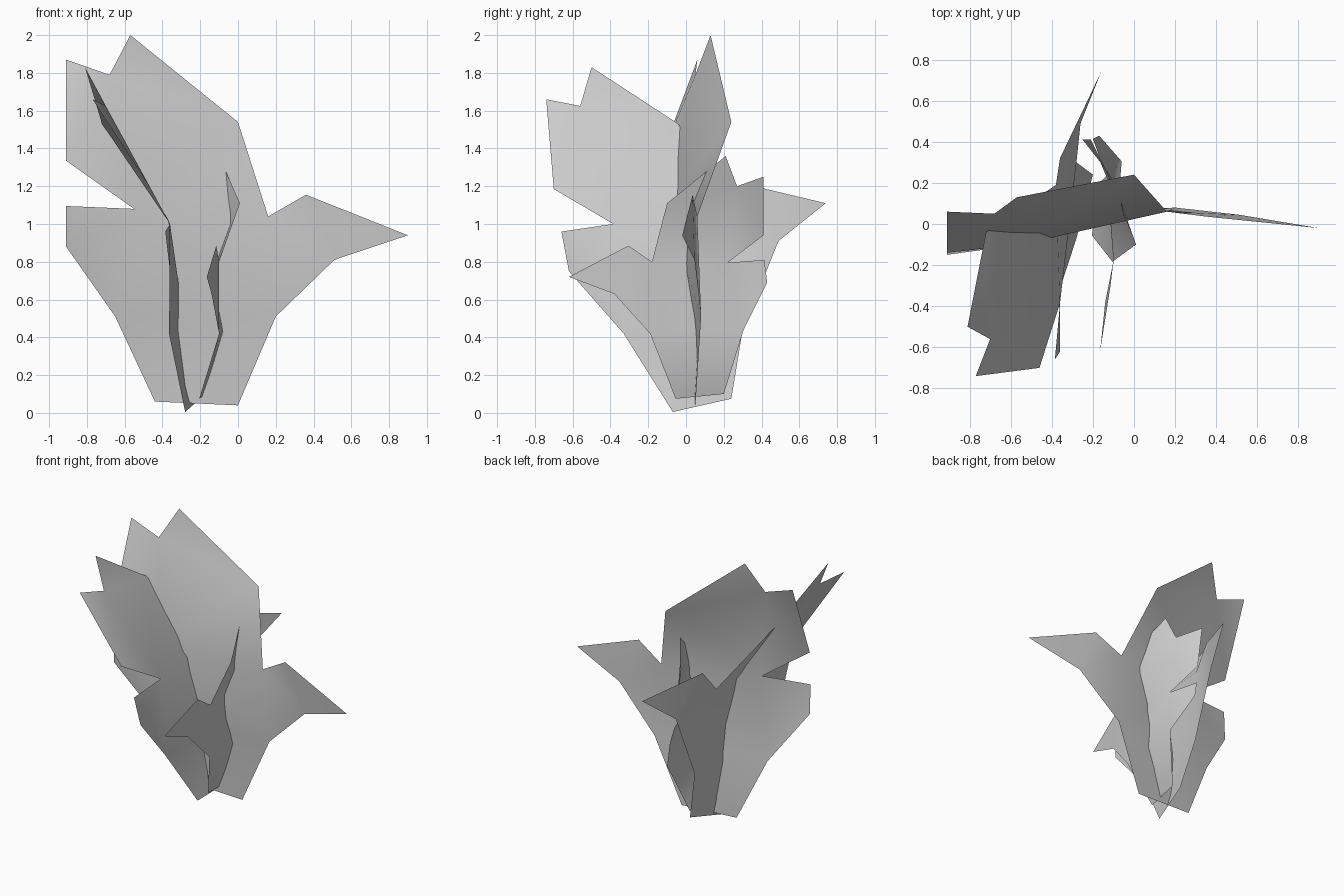
import bpy

# Shared leaf-card layout: stem, side lobe, small lobe, bent crown
FACES = [(0, 1, 2, 15), (2, 6, 12, 15),
         (2, 3, 6), (3, 5, 6), (3, 4, 5),
         (12, 13, 14), (12, 14, 15),
         (6, 7, 12), (7, 9, 12), (7, 8, 9), (9, 11, 12), (9, 10, 11)]


def leaf_card(name, outline):
    mesh = bpy.data.meshes.new(name)
    mesh.from_pydata(outline, [], FACES)
    mesh.update()
    for p in mesh.polygons:
        p.use_smooth = True
    obj = bpy.data.objects.new(name, mesh)
    bpy.context.collection.objects.link(obj)
    return obj


# Large card facing the front
leaf_card("large_leaf", [
    (-.44, .04, .06), (0, .05, .04), (.2, .08, .51), (.51, .045, .81),
    (.9, -.02, .94), (.36, .035, 1.155), (.16, .06, 1.04), (0, .24, 1.54),
    (-.57, .13, 2), (-.68, .05, 1.79), (-.91, .06, 1.87), (-.91, -.14, 1.335),
    (-.55, -.1, 1.08), (-.91, -.15, 1.095), (-.91, -.14, .88), (-.65, -.02, .51)])

# Medium card facing sideways, crown leaning left
leaf_card("medium_leaf", [
    (-.28, -.07, .005), (-.2, .24, .075), (-.28, .3, .44), (-.26, .49, .91),
    (-.16, .74, 1.11), (-.36, .32, 1.21), (-.38, .19, 1.05), (-.72, -.04, 1.53),
    (-.81, -.5, 1.83), (-.7, -.56, 1.625), (-.77, -.74, 1.66), (-.46, -.7, 1.185),
    (-.36, -.385, 1), (-.385, -.66, .96), (-.36, -.62, .75), (-.365, -.33, .42)])

# Small card facing sideways, turned the other way
leaf_card("small_leaf", [
    (-.17, .2, .1), (-.205, -.055, .075), (-.1, -.19, .42), (-.14, -.38, .63),
    (-.165, -.62, .72), (-.115, -.305, .885), (-.1, -.18, .8), (.01, -.1, 1.11),
    (-.1, .21, 1.36), (-.14, .27, 1.2), (-.25, .41, 1.25), (-.21, .41, .94),
    (-.13, .22, .795), (-.2, .415, .81), (-.17, .43, .69), (-.06, .305, .44)])
